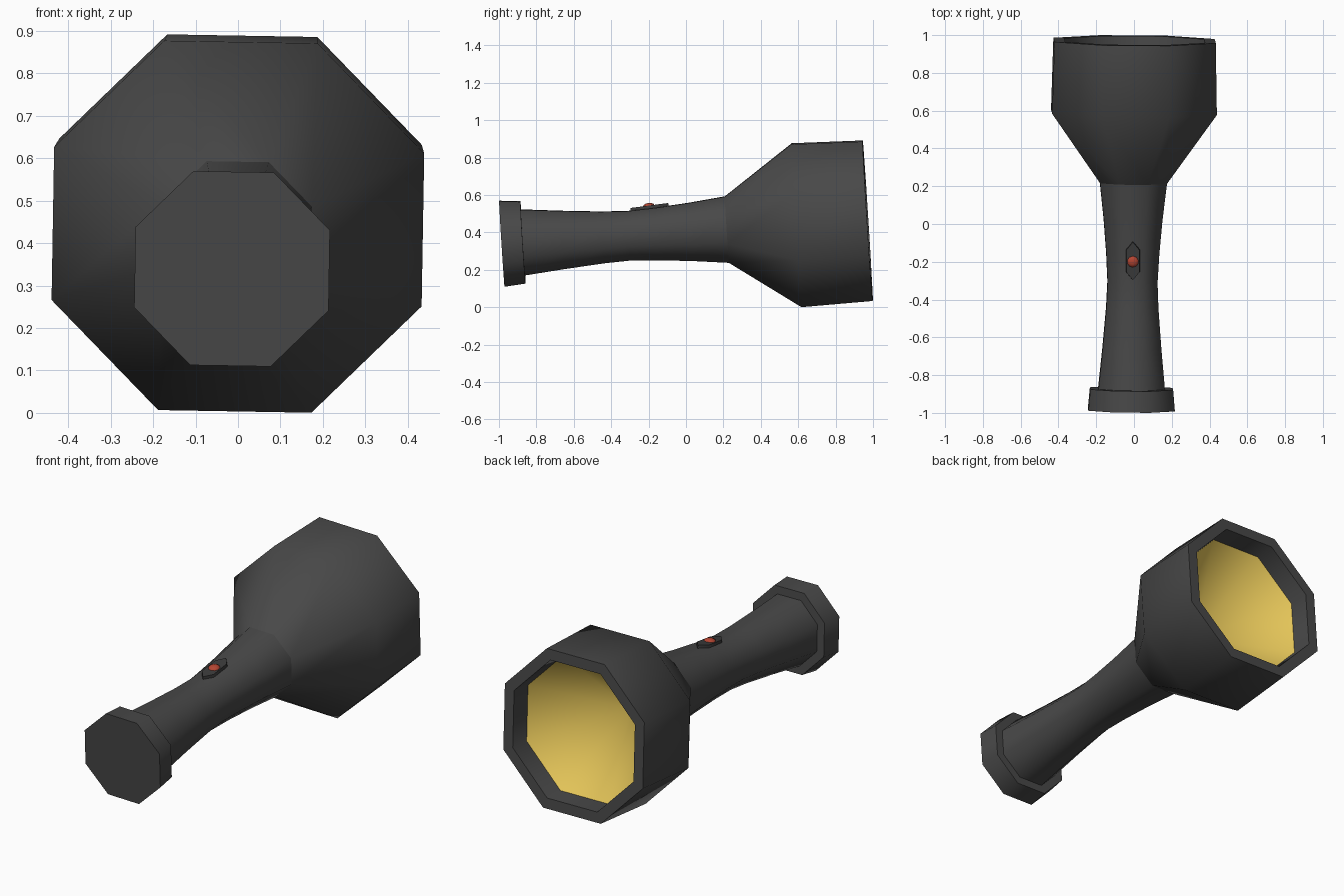
import bpy, bmesh, math
from mathutils import Matrix, Vector

if "Cube" in bpy.data.objects:
    bpy.data.objects.remove(bpy.data.objects["Cube"])


def material(name, rgb):
    m = bpy.data.materials.new(name)
    m.diffuse_color = (*rgb, 1)
    m.use_nodes = True
    m.node_tree.nodes["Principled BSDF"].inputs["Base Color"].default_value = m.diffuse_color
    return m


GREY = material("dark grey plastic", (0.065, 0.065, 0.065))
BLACK = material("black switch plate", (0.045, 0.045, 0.045))
YELLOW = material("yellow reflector", (0.78, 0.56, 0.10))
RED = material("red button", (0.46, 0.06, 0.032))

# The torch axis runs along local y, then is tipped and turned slightly
AXIS = (Matrix.Translation((-0.0055, -0.0065, 0.401))
        @ Matrix.Rotation(math.radians(-0.5), 4, 'Z')
        @ Matrix.Rotation(math.radians(3.6), 4, 'X')
        @ Matrix.Rotation(math.radians(1.0), 4, 'Y'))


def finish(bm, name, mats, matrix=AXIS, sharp=50):
    bmesh.ops.remove_doubles(bm, verts=bm.verts, dist=1e-5)
    bmesh.ops.recalc_face_normals(bm, faces=bm.faces)
    bm.transform(matrix)
    for f in bm.faces:
        f.smooth = True
    for e in bm.edges:
        one_colour = len({f.material_index for f in e.link_faces}) == 1
        e.smooth = one_colour and e.calc_face_angle(0) < math.radians(sharp)
    me = bpy.data.meshes.new(name)
    bm.to_mesh(me)
    bm.free()
    for m in mats:
        me.materials.append(m)
    ob = bpy.data.objects.new(name, me)
    bpy.context.collection.objects.link(ob)
    return ob


def octagon_lathe(name, profile, mats, second_from=99):
    """Closed 8-sided body from (position, apothem) pairs; later bands use material 1."""
    bm = bmesh.new()
    rings = []
    for s, ap in profile:
        r = ap / math.cos(math.pi / 8)
        rings.append([bm.verts.new((r * math.cos(a), s, r * math.sin(a)))
                      for a in (math.pi / 8 + i * math.pi / 4 for i in range(8))])
    for k in range(len(rings) - 1):
        a, b = rings[k], rings[k + 1]
        for i in range(8):
            j = (i + 1) % 8
            f = bm.faces.new((a[i], a[j], b[j], b[i]))
            f.material_index = int(k >= second_from)
    bm.faces.new(rings[0])
    if profile[-1][1] > 0:
        bm.faces.new(rings[-1])
    return finish(bm, name, mats)


# Tail cap
octagon_lathe("tail_cap", [(-0.98, 0.229), (-0.867, 0.219)], [GREY])

# Waisted handle
octagon_lathe("handle", [(-0.88, 0.177), (-0.65, 0.155), (-0.44, 0.138), (-0.3, 0.132),
                         (-0.15, 0.140), (0.03, 0.155), (0.2255, 0.177)], [GREY])

# Head with rim, recess and yellow cone reflector
octagon_lathe("head", [(0.2255, 0.177), (0.599, 0.436), (0.98, 0.427), (0.98, 0.37),
                       (0.87, 0.363), (0.50, 0)],
              [GREY, YELLOW], second_from=4)

# Switch plate: long hexagon lying on the top of the handle
SWITCH = (Matrix.Translation((-0.006, -0.195, 0.532))
          @ Matrix.Rotation(math.radians(7.5), 4, 'X'))
bm = bmesh.new()
outline = [(0, -0.105), (0.038, -0.06), (0.038, 0.06), (0, 0.105), (-0.038, 0.06), (-0.038, -0.06)]
low = [bm.verts.new((x, y, -0.015)) for x, y in outline]
top = [bm.verts.new((x * 0.92, y * 0.97, 0.012)) for x, y in outline]
for i in range(6):
    j = (i + 1) % 6
    bm.faces.new((low[i], low[j], top[j], top[i]))
bm.faces.new(low)
bm.faces.new(top)
finish(bm, "switch_plate", [BLACK], SWITCH)

# Red push button
bm = bmesh.new()
bmesh.ops.create_uvsphere(bm, u_segments=10, v_segments=6, radius=0.03)
bmesh.ops.scale(bm, verts=bm.verts, vec=Vector((1, 1, 0.45)))
finish(bm, "switch_button", [RED], SWITCH @ Matrix.Translation((0, -0.003, 0.012)))
